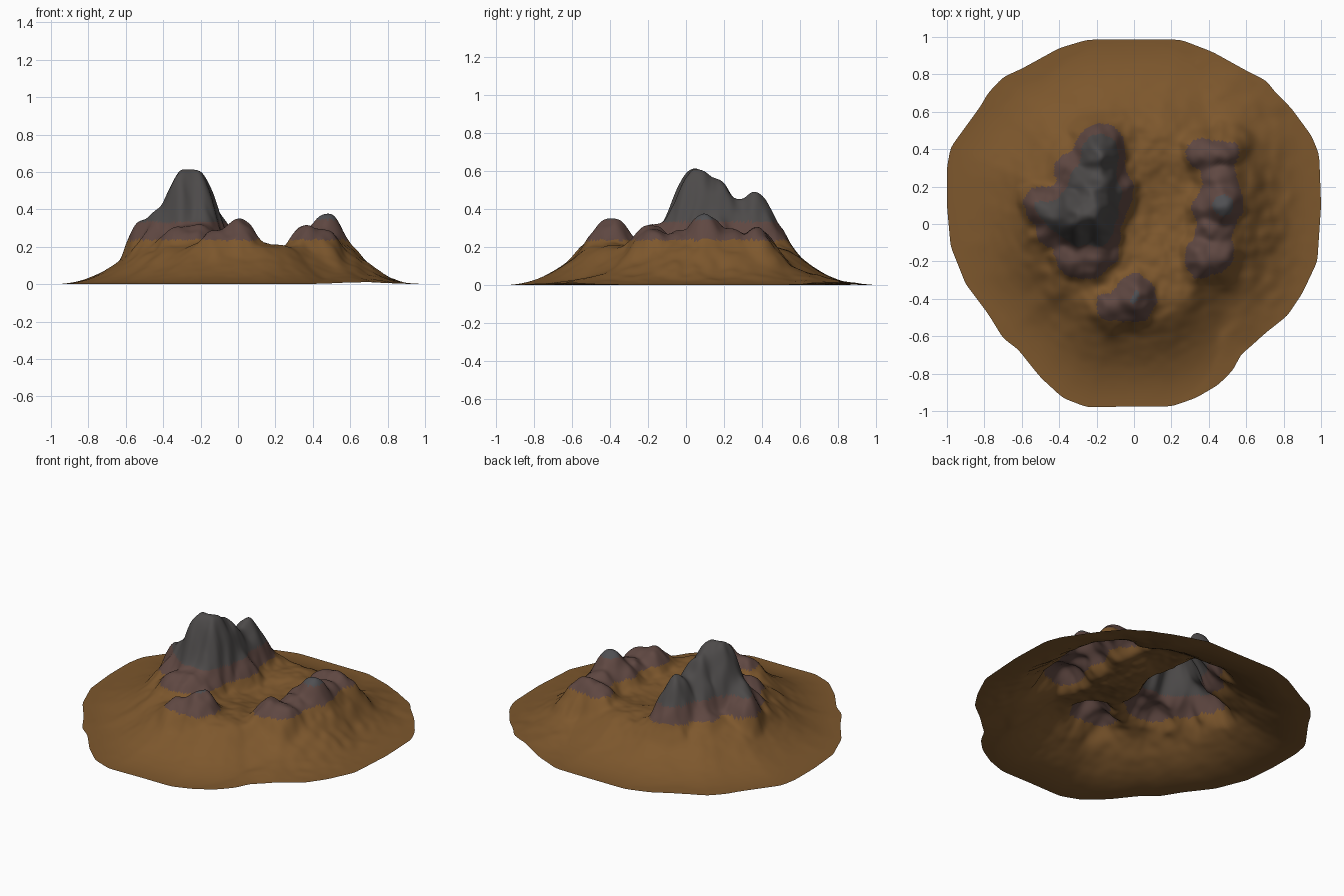
import bpy, bmesh, math
from mathutils import Vector, noise

if "Cube" in bpy.data.objects:
    bpy.data.objects.remove(bpy.data.objects["Cube"])

# Footprint of the island, counter-clockwise from +x
OUTLINE = [(1, .1), (.99, .37), (.95, .47), (.84, .62), (.75, .71), (.71, .765), (.60, .82),
           (.42, .92), (.25, .985), (0, .985), (-.25, .985), (-.4, .94), (-.6, .83), (-.7, .785),
           (-.78, .7), (-.82, .63), (-.9, .52), (-.98, .41), (-1, .3), (-1, .1), (-.98, -.12),
           (-.9, -.32), (-.78, -.48), (-.7, -.61), (-.62, -.67), (-.5, -.82), (-.38, -.93),
           (-.25, -.98), (0, -.975), (.2, -.975), (.33, -.93), (.45, -.86), (.53, -.78),
           (.57, -.7), (.64, -.64), (.7, -.585), (.82, -.49), (.9, -.37), (.98, -.2)]

# Hills: centre x, centre y, height, spread x, spread y
HILLS = [(-.305, .04, .605, .115, .145), (-.215, .06, .60, .11, .155),  # main summit
         (-.22, .18, .545, .125, .13), (-.19, .36, .485, .115, .145),  # rear shoulder
         (-.40, .04, .41, .125, .12), (-.48, .09, .35, .105, .105),   # left shoulder
         (-.22, -.15, .325, .14, .14), (-.33, -.18, .295, .125, .13),  # front foot
         (-.43, -.04, .31, .12, .11),
         (-.10, .18, .31, .12, .19), (-.32, .30, .29, .12, .13),      # side aprons
         (.00, -.39, .35, .115, .13), (-.11, -.44, .285, .12, .13),   # front knoll
         (.36, -.19, .315, .12, .13), (.46, -.17, .285, .115, .13),   # right ridge, front to back
         (.42, -.03, .29, .13, .12), (.47, .10, .375, .108, .115),
         (.39, .10, .29, .115, .12), (.45, .24, .285, .13, .12),
         (.36, .37, .285, .115, .12), (.47, .38, .31, .12, .115),
         (.49, .10, .24, .165, .34), (-.40, .10, .25, .16, .28),      # broad feet
         (-.15, .44, .24, .18, .15), (-.02, -.42, .24, .24, .14)]

SEGMENTS, RINGS = 256, 130


def edge_radius(angle):
    """Where a ray from the centre meets the footprint."""
    d = Vector((math.cos(angle), math.sin(angle)))
    for i, a in enumerate(OUTLINE):
        a, b = Vector(a), Vector(OUTLINE[(i + 1) % len(OUTLINE)])
        if d.cross(a) <= 1e-9 and d.cross(b) > -1e-9 and d.dot(a) > 0:
            return a.cross(b) / d.cross(b - a)
    return 1.0


def height(x, y, t):
    """Flared skirt and plateau, blended with the hills and roughened."""
    wx = x + .03 * noise.noise((x * 6, y * 6, 3.1)) + .015 * noise.noise((x * 15, y * 15, 1.1))
    wy = y + .03 * noise.noise((x * 6, y * 6, 8.7)) + .015 * noise.noise((x * 15, y * 15, 5.3))
    skirt = 1.13 * max(0, 1 - t) ** 2.2
    plateau = .205 - .045 * math.exp(-((x - .13) ** 2 + (y - .1) ** 2) / .045)
    base = (max(skirt, 1e-6) ** -6 + plateau ** -6) ** (-1 / 6)
    total = base ** 9
    for cx, cy, h, sx, sy in HILLS:
        q = .5 * (((wx - cx) / sx) ** 2 + ((wy - cy) / sy) ** 2)
        total += (h * math.exp(-q ** 1.07)) ** 9
    z = total ** (1 / 9)
    rough = noise.noise((x * 9, y * 9, .5)) + .5 * noise.noise((x * 19, y * 19, 1.5))
    return max(0, z + .013 * rough * min(1, z / .2))


# Terrain shell, open underneath
bm = bmesh.new()
centre = bm.verts.new((0, 0, height(0, 0, 0)))
angles = [2 * math.pi * i / SEGMENTS for i in range(SEGMENTS)]
radii = [edge_radius(a) for a in angles]
radii = [(radii[i - 1] + 2 * radii[i] + radii[(i + 1) % SEGMENTS]) / 4 for i in range(SEGMENTS)]
rings = []
for k in range(1, RINGS + 1):
    t = k / RINGS
    ring = []
    for a, r in zip(angles, radii):
        x, y = r * t * math.cos(a), r * t * math.sin(a)
        ring.append(bm.verts.new((x, y, height(x, y, t))))
    rings.append(ring)
for i in range(SEGMENTS):
    j = (i + 1) % SEGMENTS
    bm.faces.new((centre, rings[0][i], rings[0][j]))
    for inner, outer in zip(rings, rings[1:]):
        bm.faces.new((inner[i], outer[i], outer[j], inner[j]))

# Colour bands by height: earth, red rock, dark rock on the summit, tips of small hills
for f in bm.faces:
    f.smooth = True
    c = f.calc_center_median()
    edge = c.z + .008 * noise.noise((c.x * 25, c.y * 25, 4))
    if edge < .237:
        f.material_index = 0
    elif c.x < -.06 and c.y > -.27:
        f.material_index = 2 if c.z > .333 else 1
    else:
        f.material_index = 3 if c.z > .345 else 1

mesh = bpy.data.meshes.new("mountain_terrain")
bm.to_mesh(mesh)
bm.free()
for name, col in [("earth brown", (.206, .096, .026)), ("red rock", (.115, .064, .054)),
                  ("dark rock", (.073, .068, .067)), ("slate tip", (.078, .078, .084))]:
    mat = bpy.data.materials.new(name)
    mat.diffuse_color = (*col, 1)
    mat.use_nodes = True
    mat.node_tree.nodes["Principled BSDF"].inputs["Base Color"].default_value = mat.diffuse_color
    mesh.materials.append(mat)
terrain = bpy.data.objects.new("mountain_terrain", mesh)
bpy.context.collection.objects.link(terrain)
